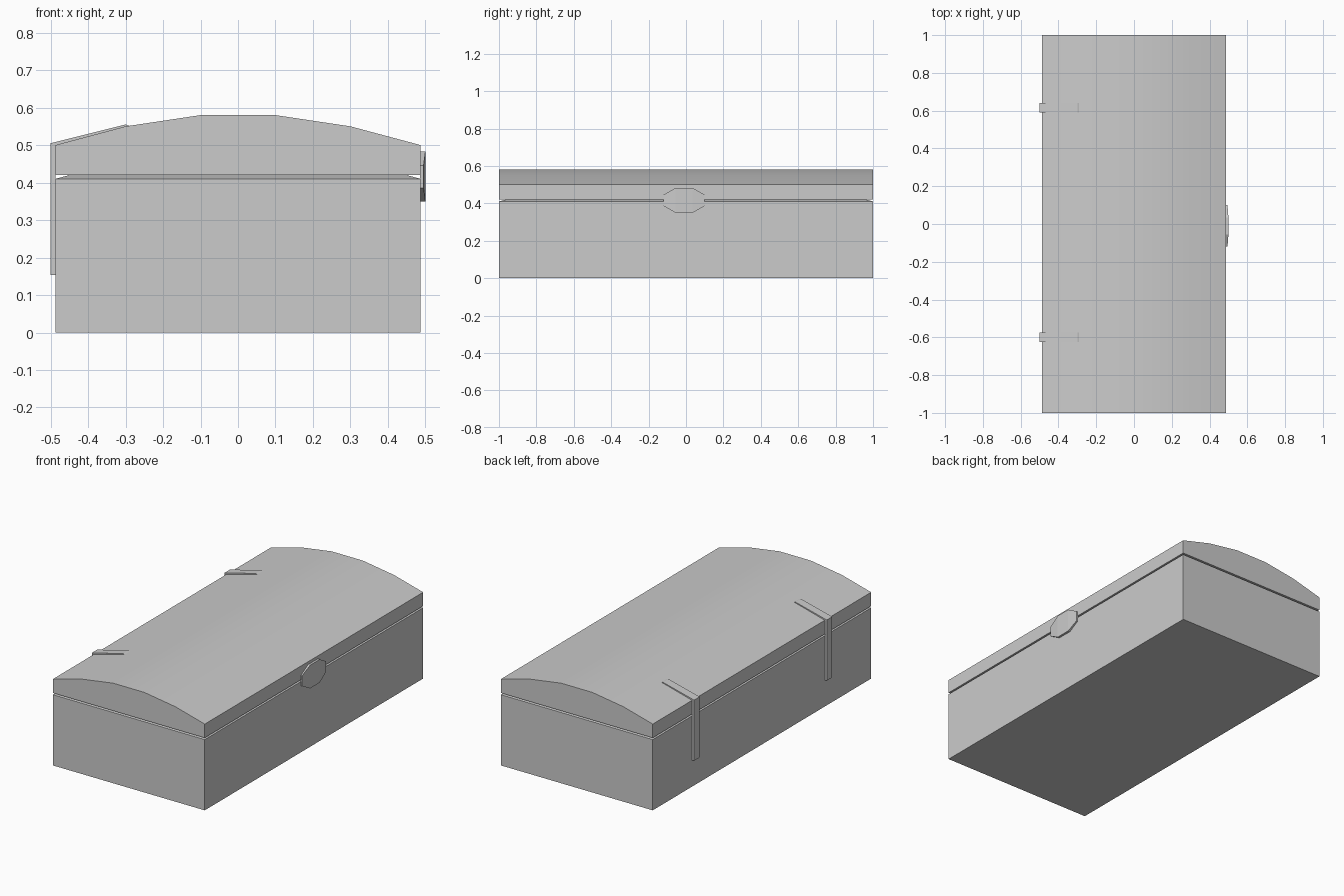
import bpy, bmesh

if "Cube" in bpy.data.objects:
    bpy.data.objects.remove(bpy.data.objects["Cube"])

W, L = 0.487, 1.0   # half width and half length of the chest


def finish(name, bm):
    bmesh.ops.recalc_face_normals(bm, faces=bm.faces)
    mesh = bpy.data.meshes.new(name)
    bm.to_mesh(mesh)
    bm.free()
    obj = bpy.data.objects.new(name, mesh)
    bpy.context.collection.objects.link(obj)
    return obj


def bridge_caps(name, a, b):
    """Solid between two matching outlines of 3D points."""
    bm = bmesh.new()
    va = [bm.verts.new(p) for p in a]
    vb = [bm.verts.new(p) for p in b]
    n = len(va)
    bm.faces.new(va)
    bm.faces.new(vb)
    for i in range(n):
        j = (i + 1) % n
        bm.faces.new((va[i], va[j], vb[j], vb[i]))
    return finish(name, bm)


def along_y(name, profile, y0, y1):
    """Extrude an x-z profile along y."""
    return bridge_caps(name, [(x, y0, z) for x, z in profile],
                       [(x, y1, z) for x, z in profile])


# Chest body with a shallow bevelled rim that forms the seam under the lid
bm = bmesh.new()
rings = []
for w, l, z in [(W, L, 0), (W, L, 0.41), (0.45, 0.963, 0.42)]:
    rings.append([bm.verts.new(p) for p in
                  [(-w, -l, z), (w, -l, z), (w, l, z), (-w, l, z)]])
bm.faces.new(rings[0])
bm.faces.new(rings[-1])
for lo, hi in zip(rings, rings[1:]):
    for i in range(4):
        j = (i + 1) % 4
        bm.faces.new((lo[i], lo[j], hi[j], hi[i]))
finish("chest_body", bm)

# Arched lid
half = [(W, 0.42), (W, 0.50), (0.30, 0.55), (0.10, 0.58)]
lid = along_y("lid", half + [(-x, z) for x, z in reversed(half)], -L, L)
bpy.context.view_layer.objects.active = lid
lid.select_set(True)
bpy.ops.object.shade_smooth_by_angle()

# Hinge straps bent over the back edge of the lid
strap = [(-0.50, 0.153), (-0.50, 0.505), (-0.30, 0.555), (-0.29, 0.5515),
         (-0.30, 0.55), (-W, 0.50), (-W, 0.153)]
for name, y in [("hinge_strap_front", -0.60), ("hinge_strap_rear", 0.615)]:
    along_y(name, strap, y - 0.025, y + 0.025)

# Eight-sided latch plate, slightly bowed outward
octagon = [(0.11, 0.03), (0.045, 0.067), (-0.045, 0.067), (-0.11, 0.03),
           (-0.11, -0.03), (-0.045, -0.067), (0.045, -0.067), (0.11, -0.03)]
cy, cz = -0.01, 0.416
bm = bmesh.new()
back = [bm.verts.new((0.485, cy + y, cz + z)) for y, z in octagon]
face = [bm.verts.new((0.50 if abs(y) < 0.1 else 0.495, cy + y, cz + z))
        for y, z in octagon]
bm.faces.new(back)
for ids in [(0, 1, 6, 7), (1, 2, 5, 6), (2, 3, 4, 5)]:
    bm.faces.new([face[i] for i in ids])
for i in range(8):
    j = (i + 1) % 8
    bm.faces.new((back[i], back[j], face[j], face[i]))
finish("latch_plate", bm)
